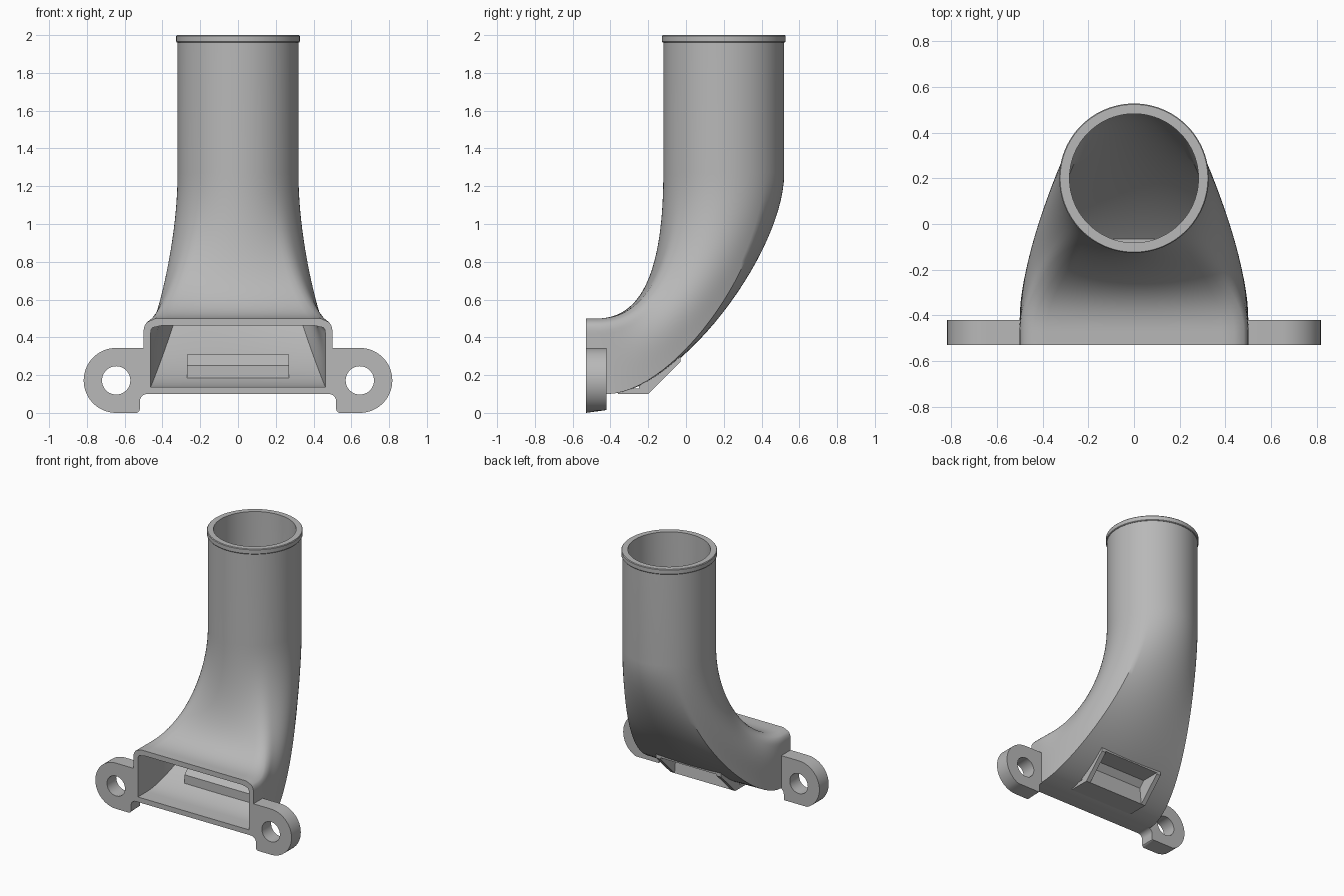
import bpy, bmesh, math
from mathutils import Vector

cube = bpy.data.objects.get("Cube")
if cube:
    bpy.data.objects.remove(cube)

grey = bpy.data.materials.new("plain grey")
grey.use_nodes = True
grey.diffuse_color = (0.48, 0.48, 0.48, 1)
grey.node_tree.nodes["Principled BSDF"].inputs["Base Color"].default_value = grey.diffuse_color

FRONT, WALL, RADIUS, TUBE_Y = -0.53, 0.038, 0.32, 0.2
SEGMENTS, STEPS = 96, 28


def make(name, bm):
    bmesh.ops.recalc_face_normals(bm, faces=bm.faces[:])
    mesh = bpy.data.meshes.new(name)
    bm.to_mesh(mesh)
    bm.free()
    mesh.materials.append(grey)
    obj = bpy.data.objects.new(name, mesh)
    bpy.context.collection.objects.link(obj)
    return obj


def activate(obj):
    bpy.ops.object.select_all(action='DESELECT')
    obj.select_set(True)
    bpy.context.view_layer.objects.active = obj


def smooth(obj):
    activate(obj)
    bpy.ops.object.shade_smooth_by_angle(angle=math.radians(35))


def cut(obj, cutter):
    mod = obj.modifiers.new("cut", 'BOOLEAN')
    mod.operation, mod.solver, mod.object = 'DIFFERENCE', 'EXACT', cutter
    activate(obj)
    bpy.ops.object.modifier_apply(modifier=mod.name)


def prism(name, points, offset):
    """Extrude a closed outline of 3D points along an offset."""
    bm = bmesh.new()
    face = bm.faces.new([bm.verts.new(p) for p in points])
    new = bmesh.ops.extrude_face_region(bm, geom=[face])["geom"]
    bmesh.ops.translate(bm, vec=offset, verts=[v for v in new if isinstance(v, bmesh.types.BMVert)])
    return make(name, bm)


def across(name, outline, half):
    """Prism across x from a (y, z) outline."""
    return prism(name, [(-half, y, z) for y, z in outline], (2 * half, 0, 0))


def bezier(points, t):
    a, b, c, d = (Vector(p) for p in points)
    u = 1 - t
    return a * u**3 + b * 3 * t * u * u + c * 3 * t * t * u + d * t**3


def loft_rings(rings):
    """Closed skin: rings run up the outside and back down the inside."""
    bm = bmesh.new()
    loops = [[bm.verts.new(p) for p in ring] for ring in rings]
    for i, a in enumerate(loops):
        b = loops[(i + 1) % len(loops)]
        for j in range(len(a)):
            k = (j + 1) % len(a)
            bm.faces.new((a[j], a[k], b[k], b[j]))
    return bm


# Duct: rounded rectangle blending into a round tube
def section(top, bottom, half_w, blend, inset):
    centre, axis = (top + bottom) / 2, (top - bottom) / 2
    w, h = half_w - inset, axis.length - inset
    axis = axis.normalized()
    r = 0.065 - inset * 0.8
    ring = []
    for i in range(SEGMENTS):
        a = math.tau * i / SEGMENTS
        c, s = math.cos(a), math.sin(a)
        m = max(abs(c), abs(s))
        p = Vector((c / m * w, s / m * h))
        core = Vector((max(r - w, min(w - r, p.x)), min(h - r, p.y)))
        d = p - core
        if abs(d.x) > 1e-6 and d.y > 1e-6:
            p = core + d.normalized() * r
        p = p.lerp(Vector((c * w, s * h)), blend)
        yz = centre + axis * p.y
        ring.append((p.x, yz.x, yz.y))
    return ring


INNER_BEND = [(-0.47, 0.5), (-0.25, 0.5), (TUBE_Y - RADIUS, 0.72), (TUBE_Y - RADIUS, 1.27)]
OUTER_BEND = [(-0.42, 0.1), (-0.04, 0.1), (TUBE_Y + RADIUS, 0.85), (TUBE_Y + RADIUS, 1.27)]


def skin(inset):
    rings = [section(Vector((FRONT, 0.5)), Vector((FRONT, 0.1)), 0.5, 0, inset)]
    for i in range(STEPS + 1):
        t = i / STEPS
        ease = t * t * (3 - 2 * t)
        rings.append(section(bezier(INNER_BEND, t), bezier(OUTER_BEND, t),
                             0.5 + (RADIUS - 0.5) * ease, ease, inset))
    rings.append(section(Vector((TUBE_Y - RADIUS, 2)), Vector((TUBE_Y + RADIUS, 2)), RADIUS, 1, inset))
    return rings


duct = make("duct", loft_rings(skin(0) + skin(WALL)[::-1]))

# Recessed pocket in the floor: housing inside, open at the sloping back
housing = across("pocket_housing", [(-0.36, 0.1), (-0.2, 0.1), (-0.03, 0.27), (-0.03, 0.31),
                                    (-0.19, 0.31), (-0.25, 0.25), (-0.25, 0.13), (-0.36, 0.125)], 0.27)
cavity = across("pocket_cutter", [(-0.2, 0.05), (-0.2, 0.1), (-0.215, 0.235), (-0.175, 0.28),
                                  (0.1, 0.28), (0.1, 0.05)], 0.235)
cut(duct, cavity)
cut(housing, cavity)
bpy.data.objects.remove(cavity)
smooth(duct)

# Collar around the tube mouth
collar_profile = [(0.3, 1.96), (0.323, 1.96), (0.327, 1.965), (0.327, 1.995), (0.323, 2), (0.3, 2)]
collar = make("tube_collar", loft_rings([
    [(r * math.cos(math.tau * i / SEGMENTS), TUBE_Y + r * math.sin(math.tau * i / SEGMENTS), z)
     for i in range(SEGMENTS)] for r, z in collar_profile]))
smooth(collar)

# Mounting ears with bolt holes
EAR_X, EAR_Z, EAR_R, HOLE_R, DEPTH = 0.645, 0.172, 0.172, 0.075, 0.11


def arc(x, z, r, start, end, count):
    angles = [math.radians(start + (end - start) * i / count) for i in range(count + 1)]
    return [(x + r * math.cos(a), z + r * math.sin(a)) for a in angles]


for side, label in ((1, "left"), (-1, "right")):
    outline = arc(EAR_X, EAR_Z, EAR_R, -90, 90, 32) + [(0.47, EAR_Z + EAR_R), (0.47, 0.1)]
    outline += arc(0.48, 0.06, 0.04, 90, 0, 6) + arc(0.54, 0.02, 0.02, 180, 270, 5)
    ear = prism(label + "_ear", [(side * x, FRONT, z) for x, z in outline], (0, DEPTH, 0))
    # Underside rises slightly toward the back
    for v in ear.data.vertices:
        if v.co.y > FRONT + DEPTH / 2:
            v.co.z = max(v.co.z, 0.015)
    hole = prism("hole_cutter", [(side * x, FRONT - 0.1, z) for x, z in
                                 arc(EAR_X, EAR_Z, HOLE_R, 0, 352.5, 47)], (0, 0.4, 0))
    cut(ear, hole)
    bpy.data.objects.remove(hole)
    smooth(ear)
